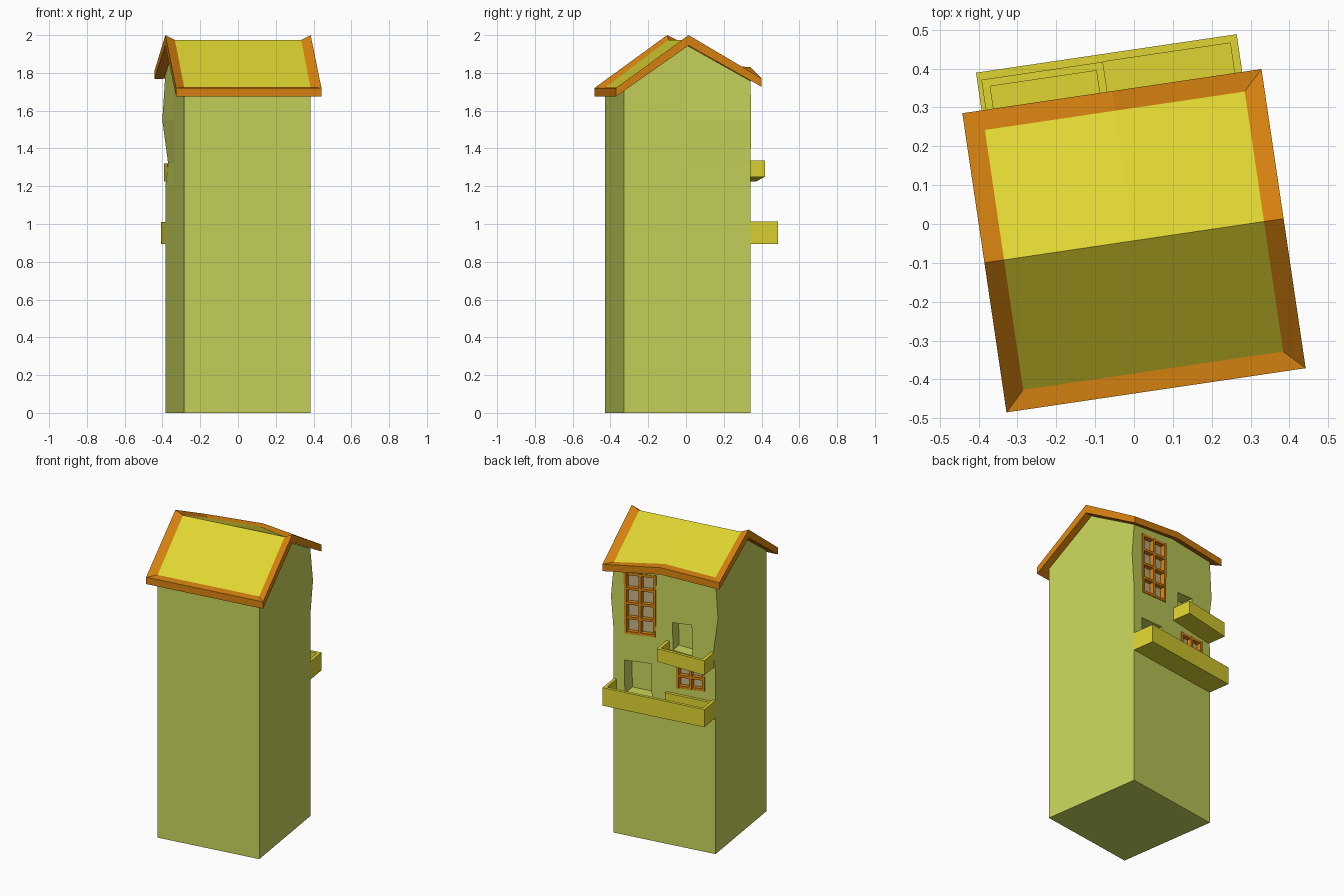
import bpy, bmesh, math
from mathutils import Vector, Matrix

if "Cube" in bpy.data.objects:
    bpy.data.objects.remove(bpy.data.objects["Cube"])

# The tower is turned about 8.4 degrees; u runs along the ridge, v front to back
TURN = Matrix.Translation((0, -0.043, 0)) @ Matrix.Rotation(math.radians(8.4), 4, 'Z')
H, R = 0.339, 0.389          # half width of the walls, half width of the roof


def srgb(*c):
    return [((x / 255 + 0.055) / 1.055) ** 2.4 for x in c] + [1]


def material(name, *c):
    m = bpy.data.materials.new(name)
    m.diffuse_color = srgb(*c)
    m.use_nodes = True
    m.node_tree.nodes["Principled BSDF"].inputs["Base Color"].default_value = m.diffuse_color
    return m


GREEN = material("wall_green", 201, 213, 92)
YELLOW = material("roof_yellow", 223, 213, 50)
ORANGE = material("trim_orange", 219, 132, 16)
PANE = material("window_beige", 198, 184, 135)


def finish(name, bm, *mats):
    bmesh.ops.recalc_face_normals(bm, faces=bm.faces)
    bm.transform(TURN)
    me = bpy.data.meshes.new(name)
    bm.to_mesh(me)
    bm.free()
    for m in mats:
        me.materials.append(m)
    ob = bpy.data.objects.new(name, me)
    bpy.context.collection.objects.link(ob)
    return ob


def prism(bm, quad, v0, v1):
    """Four (u, z) corners pushed from depth v0 to v1."""
    a = [bm.verts.new((u, v0, z)) for u, z in quad]
    b = [bm.verts.new((u, v1, z)) for u, z in quad]
    bm.faces.new(a)
    bm.faces.new(b[::-1])
    for i in range(4):
        j = (i + 1) % 4
        bm.faces.new((a[i], b[i], b[j], a[j]))


def patch(q, s0, s1, t0, t1):
    """Part of a quad q (corners anticlockwise from low u, low z)."""
    q = [Vector(p) for p in q]
    def at(s, t):
        return q[0].lerp(q[1], s).lerp(q[3].lerp(q[2], s), t)
    return [tuple(at(s, t)) for s, t in ((s0, t0), (s1, t0), (s1, t1), (s0, t1))]


TALL = [(0.06, 1.342), (0.265, 1.325), (0.27, 1.725), (0.055, 1.745)]
SMALL = [(-0.27, 1.055), (-0.08, 1.037), (-0.08, 1.20), (-0.265, 1.21)]
DOOR_LOW = [(0.085, 0.93), (0.265, 0.93), (0.267, 1.148), (0.09, 1.16)]
DOOR_UP = [(-0.185, 1.27), (-0.055, 1.28), (-0.053, 1.46), (-0.18, 1.47)]

# Tower walls: gabled box whose rear corners wobble near the top
bm = bmesh.new()
base = {}
sides = {}
for s, wob, top in ((-1, (0, 0, -0.015, 0.016, 0), 1.79), (1, (0, 0, 0, 0.018, 0), 1.757)):
    zs = (0, 1.2, 1.32, 1.55, top)
    rear = [bm.verts.new((s * (H + w), H, z)) for z, w in zip(zs, wob)]
    mid = [bm.verts.new((s * H, 0, z)) for z in (0, 1.2, 1.32, 1.55, 1.945)]
    front = [bm.verts.new((s * H, -H, z)) for z in (0, 1.715)]
    for i in range(4):
        bm.faces.new((rear[i], rear[i + 1], mid[i + 1], mid[i]))
    bm.faces.new(mid + front[::-1])
    sides[s] = (rear, mid, front)
(lr, lm, lf), (rr, rm, rf) = sides[-1], sides[1]
peak = bm.verts.new((0, H, 1.805))
bm.faces.new(lr + [peak] + rr[::-1])
bm.faces.new((lf[0], lf[1], rf[1], rf[0]))
bm.faces.new((lf[0], lm[0], lr[0], rr[0], rm[0], rf[0]))
bm.faces.new((lf[1], lm[4], rm[4], rf[1]))
bm.faces.new((lm[4], lr[4], peak, rr[4], rm[4]))
walls = finish("tower_walls", bm, GREEN)

# Recesses for windows and doors
bm = bmesh.new()
for q, depth in ((TALL, 0.03), (SMALL, 0.03), (DOOR_LOW, 0.1), (DOOR_UP, 0.08)):
    prism(bm, q, H - depth, H + 0.1)
cutter = finish("recess_cutter", bm, GREEN)
cutter.hide_render = True
mod = walls.modifiers.new("recesses", 'BOOLEAN')
mod.operation, mod.solver, mod.object = 'DIFFERENCE', 'EXACT', cutter
dg = bpy.context.evaluated_depsgraph_get()
cut = bpy.data.meshes.new_from_object(walls.evaluated_get(dg))
walls.modifiers.clear()
walls.data = cut
bpy.data.objects.remove(cutter)

# Roof: yellow slopes in an orange border, bent along the rear eave
bm = bmesh.new()
outer, inner = (-R, 0, R), (-0.338, 0, 0.338)
ridge_o = [bm.verts.new((u, 0, 2.0)) for u in (-R, R)]
ridge_i = [bm.verts.new((u, 0, 1.975)) for u in inner]
ridge_b = [bm.verts.new((u, 0, 1.945)) for u in outer]
for s, ez in ((-1, (1.72, 1.72, 1.72)), (1, (1.812, 1.83, 1.772))):
    eo = [bm.verts.new((u, s * R, z)) for u, z in zip(outer, ez)]
    ei = [bm.verts.new((u, s * 0.338, z + 0.004)) for u, z in zip(inner, ez)]
    eb = [bm.verts.new((u, s * R, z - 0.045)) for u, z in zip(outer, ez)]
    for i in (0, 1):
        bm.faces.new((ei[i], ei[i + 1], ridge_i[i + 1], ridge_i[i])).material_index = 1
        bm.faces.new((eo[i], eo[i + 1], ei[i + 1], ei[i]))
        bm.faces.new((eb[i], eb[i + 1], eo[i + 1], eo[i]))
        bm.faces.new((eb[i], eb[i + 1], ridge_b[i + 1], ridge_b[i]))
    for k, e in ((0, 0), (1, 2)):
        bm.faces.new((eo[e], ei[e], ridge_i[e], ridge_o[k]))
        bm.faces.new((eo[e], eb[e], ridge_b[e], ridge_o[k]))
finish("roof", bm, ORANGE, YELLOW)


# Windows: pane at the back of the recess, bars in front
def window(name, q, rows, bar):
    w, h = q[1][0] - q[0][0], q[3][1] - q[0][1]
    bm = bmesh.new()
    prism(bm, q, H - 0.032, H - 0.024)
    finish(name + "_pane", bm, PANE)
    bm = bmesh.new()
    for i in range(3):
        c = i / 2 * (1 - bar / w)
        prism(bm, patch(q, c, c + bar / w, 0, 1), H - 0.03, H + 0.006)
    for i in range(rows + 1):
        c = i / rows * (1 - bar / h)
        prism(bm, patch(q, 0, 1, c, c + bar / h), H - 0.03, H + 0.004)
    finish(name + "_bars", bm, ORANGE)


window("tall_window", TALL, 4, 0.016)
window("small_window", SMALL, 2, 0.016)


# Balconies: open trays with thin walls
def balcony(name, q, v1, floor, rim=0.02):
    w = q[1][0] - q[0][0]
    bm = bmesh.new()
    v0 = H - 0.005
    prism(bm, patch(q, 0, 1, 0, floor), v0, v1)
    prism(bm, patch(q, 0, 1, floor, 1), v1 - rim, v1)
    prism(bm, patch(q, 0, rim / w, floor, 1), v0, v1 - rim)
    prism(bm, patch(q, 1 - rim / w, 1, floor, 1), v0, v1 - rim)
    if w > 0.5:                       # low ledge against the wall
        prism(bm, patch(q, rim / w, 0.48, floor, 0.9), v0, H + rim)
    finish(name, bm, YELLOW)


balcony("lower_balcony", [(-H, 0.895), (H, 0.895), (H, 1.013), (-H, 1.01)], 0.487, 0.35)
balcony("upper_balcony", [(-0.328, 1.225), (-0.012, 1.25), (-0.012, 1.335), (-0.328, 1.32)], 0.467, 0.35)
